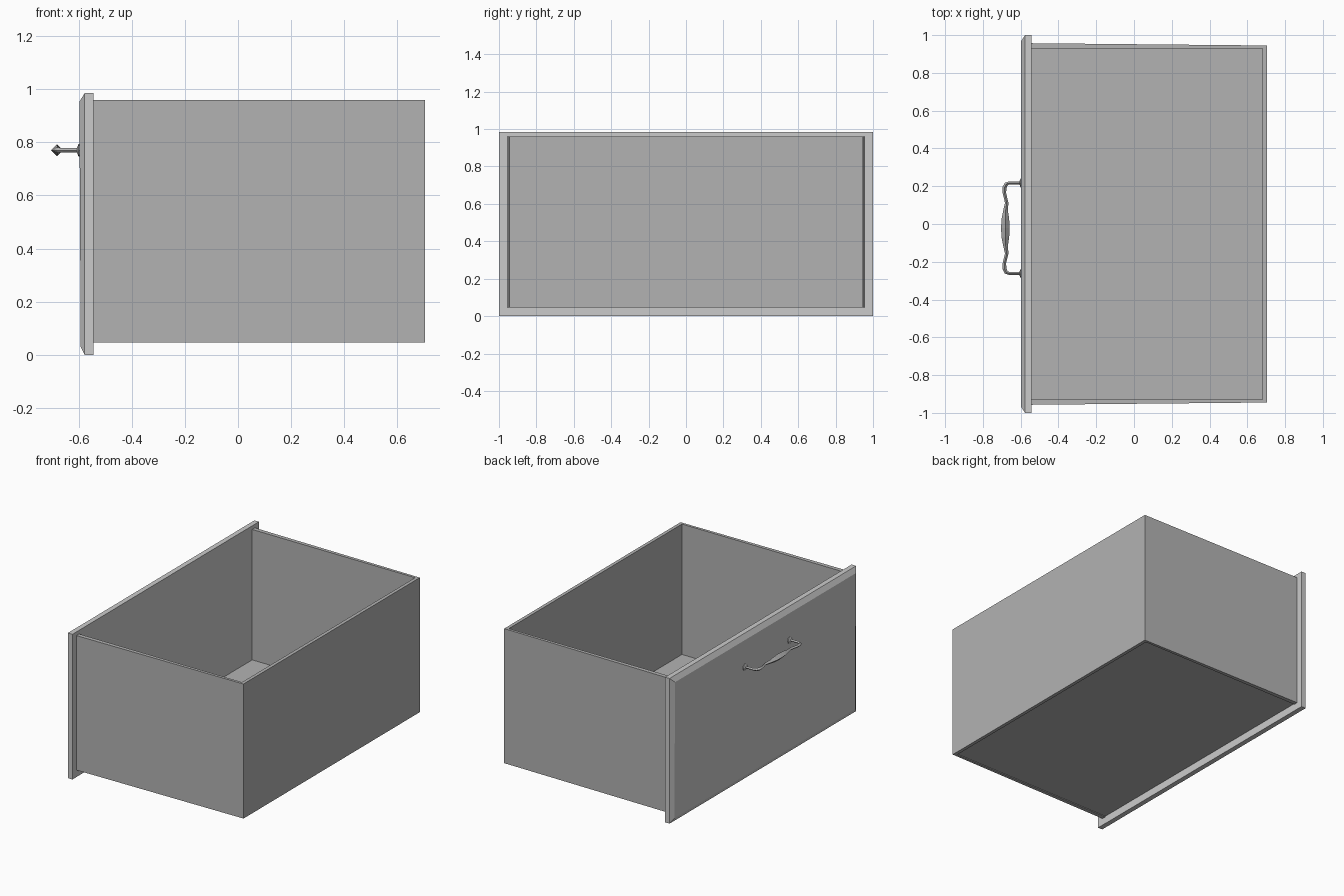
import bpy
import bmesh
import math
from mathutils import Vector

if "Cube" in bpy.data.objects:
    bpy.data.objects.remove(bpy.data.objects["Cube"])


def make(name, verts, faces, mat=None):
    me = bpy.data.meshes.new(name)
    bm = bmesh.new()
    vs = [bm.verts.new(v) for v in verts]
    for f in faces:
        bm.faces.new([vs[i] for i in f])
    bmesh.ops.recalc_face_normals(bm, faces=bm.faces)
    bm.to_mesh(me)
    bm.free()
    if mat:
        me.materials.append(mat)
    ob = bpy.data.objects.new(name, me)
    bpy.context.collection.objects.link(ob)
    return ob


def loft(name, rings, mat=None):
    """Skin a list of equal closed rings and cap both ends."""
    n = len(rings[0])
    faces = [(r * n + i, r * n + (i + 1) % n, (r + 1) * n + (i + 1) % n, (r + 1) * n + i)
             for r in range(len(rings) - 1) for i in range(n)]
    faces += [tuple(range(n)), tuple((len(rings) - 1) * n + i for i in range(n))]
    return make(name, [p for r in rings for p in r], faces, mat)


def prism(name, outline, z0, z1, mat=None):
    return loft(name, [[(x, y, z) for x, y in outline] for z in (z0, z1)], mat)


def panel_ring(x, y, z0, z1):
    return [(x, -y, z0), (x, y, z0), (x, y, z1), (x, -y, z1)]


# Darker grey for the box and handle
dark = bpy.data.materials.new("dark_grey")
dark.diffuse_color = (0.45, 0.45, 0.45, 1)
dark.use_nodes = True
dark.node_tree.nodes["Principled BSDF"].inputs["Base Color"].default_value = dark.diffuse_color

# Drawer front with chamfered face, leaning very slightly
face = panel_ring(-0.594, 0.97, 0.03, 0.953)
face = [(-0.592 if z < 0.5 else -0.597, y, z) for x, y, z in face]
loft("drawer_front", [panel_ring(-0.543, 1.0, 0.0, 0.985),
                      panel_ring(-0.577, 1.0, 0.0, 0.985), face])

# Side and back walls as one U-shaped tray, tapering to the back
XF, XB, XI, YI = -0.543, 0.703, 0.68, 0.928
prism("drawer_walls", [(XF, -0.957), (XB, -0.945), (XB, 0.945), (XF, 0.957),
                       (XF, YI), (XI, YI), (XI, -YI), (XF, -YI)], 0.047, 0.96, dark)

# Bottom board
prism("drawer_bottom", [(XF, -YI), (XI, -YI), (XI, YI), (XF, YI)], 0.052, 0.075, dark)

# Handle: half path (x, offset along y, radius), mirrored about its middle
CY, CZ, LEG = -0.022, 0.77, 0.24
half = [(-0.594, LEG, 0.008), (-0.66, LEG, 0.008), (-0.677, 0.233, 0.010),
        (-0.686, 0.214, 0.011), (-0.686, 0.185, 0.009), (-0.674, 0.135, 0.009),
        (-0.680, 0.09, 0.013), (-0.681, 0.05, 0.020), (-0.681, 0.0, 0.023)]
path = half + [(x, -y, r) for x, y, r in half[-2::-1]]
rings = []
for i, (x, y, r) in enumerate(path):
    a, b = path[max(i - 1, 0)], path[min(i + 1, len(path) - 1)]
    t = Vector((b[0] - a[0], b[1] - a[1], 0)).normalized()
    side, up = Vector((-t.y, t.x, 0)), Vector((0, 0, 1))
    c = Vector((x, y + CY, CZ))
    rings.append([c + r * (math.cos(k * math.pi / 2) * side + math.sin(k * math.pi / 2) * up)
                  for k in range(4)])
loft("handle_grip", rings, dark)

# Handle mounting plates, stepped cones against the drawer front
for label, s in (("left", 1), ("right", -1)):
    def ring(x, r):
        return [(x, CY + s * LEG + r * math.cos(k * math.pi / 4),
                 CZ + r * math.sin(k * math.pi / 4)) for k in range(8)]
    loft("handle_plate_" + label,
         [ring(-0.592, 0.025), ring(-0.600, 0.024), ring(-0.606, 0.010)], dark)
